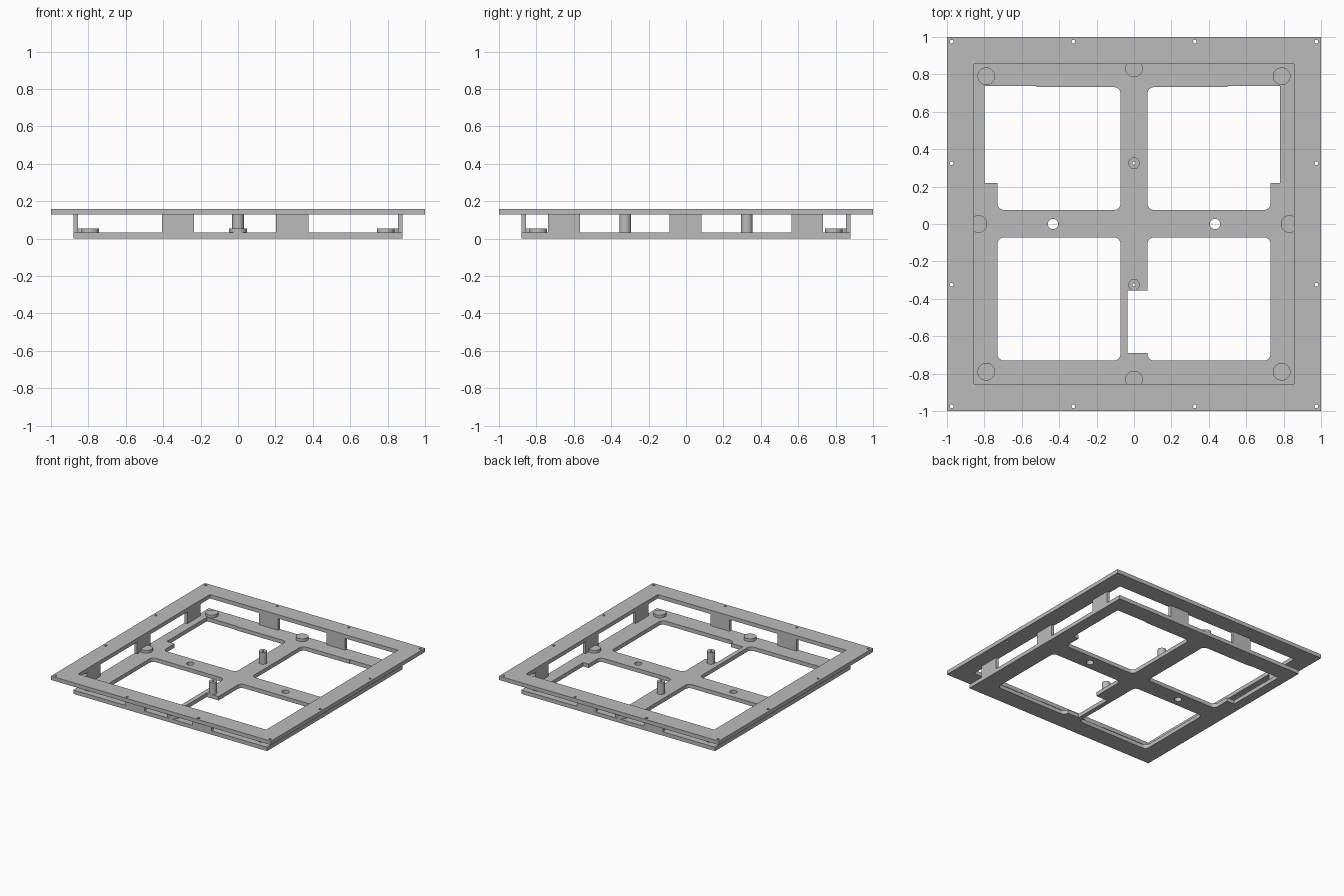
import bpy
import bmesh
import math

cube = bpy.data.objects.get("Cube")
if cube:
    bpy.data.objects.remove(cube, do_unlink=True)

grey = bpy.data.materials.new("plain grey")
grey.use_nodes = True
grey.diffuse_color = (0.5, 0.5, 0.5, 1)
grey.node_tree.nodes["Principled BSDF"].inputs["Base Color"].default_value = (0.5, 0.5, 0.5, 1)


def prism(name, outline, z0, z1):
    """Extrude a flat outline from z0 up to z1."""
    bm = bmesh.new()
    base = bm.faces.new([bm.verts.new((x, y, z0)) for x, y in outline])
    top = bmesh.ops.extrude_face_region(bm, geom=[base])["geom"]
    moved = [v for v in top if isinstance(v, bmesh.types.BMVert)]
    bmesh.ops.translate(bm, verts=moved, vec=(0, 0, z1 - z0))
    bmesh.ops.recalc_face_normals(bm, faces=bm.faces)
    mesh = bpy.data.meshes.new(name)
    bm.to_mesh(mesh)
    bm.free()
    mesh.materials.append(grey)
    obj = bpy.data.objects.new(name, mesh)
    bpy.context.collection.objects.link(obj)
    return obj


def rect(x0, x1, y0, y1):
    return [(x0, y0), (x1, y0), (x1, y1), (x0, y1)]


def circle(x, y, r, n=32):
    angles = [2 * math.pi * i / n for i in range(n)]
    return [(x + r * math.cos(a), y + r * math.sin(a)) for a in angles]


def rounded(x0, x1, y0, y1, r, n=6):
    points = []
    corners = [(x1 - r, y1 - r), (x0 + r, y1 - r), (x0 + r, y0 + r), (x1 - r, y0 + r)]
    for k, (cx, cy) in enumerate(corners):
        for i in range(n + 1):
            a = math.pi / 2 * (k + i / n)
            points.append((cx + r * math.cos(a), cy + r * math.sin(a)))
    return points


def cut(obj, outline):
    """Cut an outline right through an object."""
    cutter = prism("cutter", outline, -0.1, 0.3)
    mod = obj.modifiers.new("cut", "BOOLEAN")
    mod.operation = "DIFFERENCE"
    mod.solver = "EXACT"
    mod.object = cutter
    bpy.context.view_layer.objects.active = obj
    bpy.ops.object.modifier_apply(modifier=mod.name)
    bpy.data.objects.remove(cutter, do_unlink=True)


def smooth(obj):
    bpy.ops.object.select_all(action="DESELECT")
    obj.select_set(True)
    bpy.context.view_layer.objects.active = obj
    bpy.ops.object.shade_smooth_by_angle(angle=math.radians(30))


FLOOR, RIM, TOP = 0.032, 0.128, 0.16
OUT, IN = 0.88, 0.855
POLE = 0.325

# Bottom plate with four rounded openings
plate = prism("bottom_plate", rect(-OUT, OUT, -OUT, OUT), 0, FLOOR)
for x0, x1 in ((-0.73, -0.072), (0.072, 0.73)):
    for y0, y1 in ((-0.73, -0.072), (0.075, 0.732)):
        cut(plate, rounded(x0, x1, y0, y1, 0.035))

# Clearance notches in the plate
cut(plate, rect(-0.8, -0.52, 0.22, 0.738))
cut(plate, rect(0.5, 0.78, 0.22, 0.738))
cut(plate, rect(-0.035, 0.245, -0.69, -0.355))

# Holes in the cross bars
for x in (-0.433, 0.433):
    cut(plate, circle(x, 0, 0.028))
for y in (-POLE, POLE):
    cut(plate, circle(0, y, 0.009, 16))
smooth(plate)

# Top frame with screw holes
frame = prism("top_frame", rect(-1, 1, -1, 1), RIM, TOP)
cut(frame, rect(-IN, IN, -IN, IN))
steps = (-0.975, -0.325, 0.325, 0.975)
for x in steps:
    for y in steps:
        if max(abs(x), abs(y)) > 0.9:
            cut(frame, circle(x, y, 0.01, 16))
smooth(frame)

# Wall tabs joining the plate to the frame
for side in (-1, 1):
    a, b = sorted((side * OUT, side * IN))
    for c in (-0.32, 0.29):
        prism("end_wall_tab", rect(c - 0.086, c + 0.086, a, b), FLOOR, RIM)
    for c in (-0.652, -0.002, 0.648):
        prism("side_wall_tab", rect(a, b, c - 0.085, c + 0.085), FLOOR, RIM)

# Hollow standoffs on the centre bar
for y in (-POLE, POLE):
    pole = prism("standoff", circle(0, y, 0.031), FLOOR, RIM)
    cut(pole, circle(0, y, 0.009, 16))
    smooth(pole)

# Round pads at the corners and the middle of each side
pads = [(x, y) for x in (-0.79, 0.79) for y in (-0.79, 0.79)]
pads += [(0, 0.832), (0, -0.832), (0.832, 0), (-0.832, 0)]
for x, y in pads:
    smooth(prism("pad", circle(x, y, 0.047), FLOOR, 0.055))
